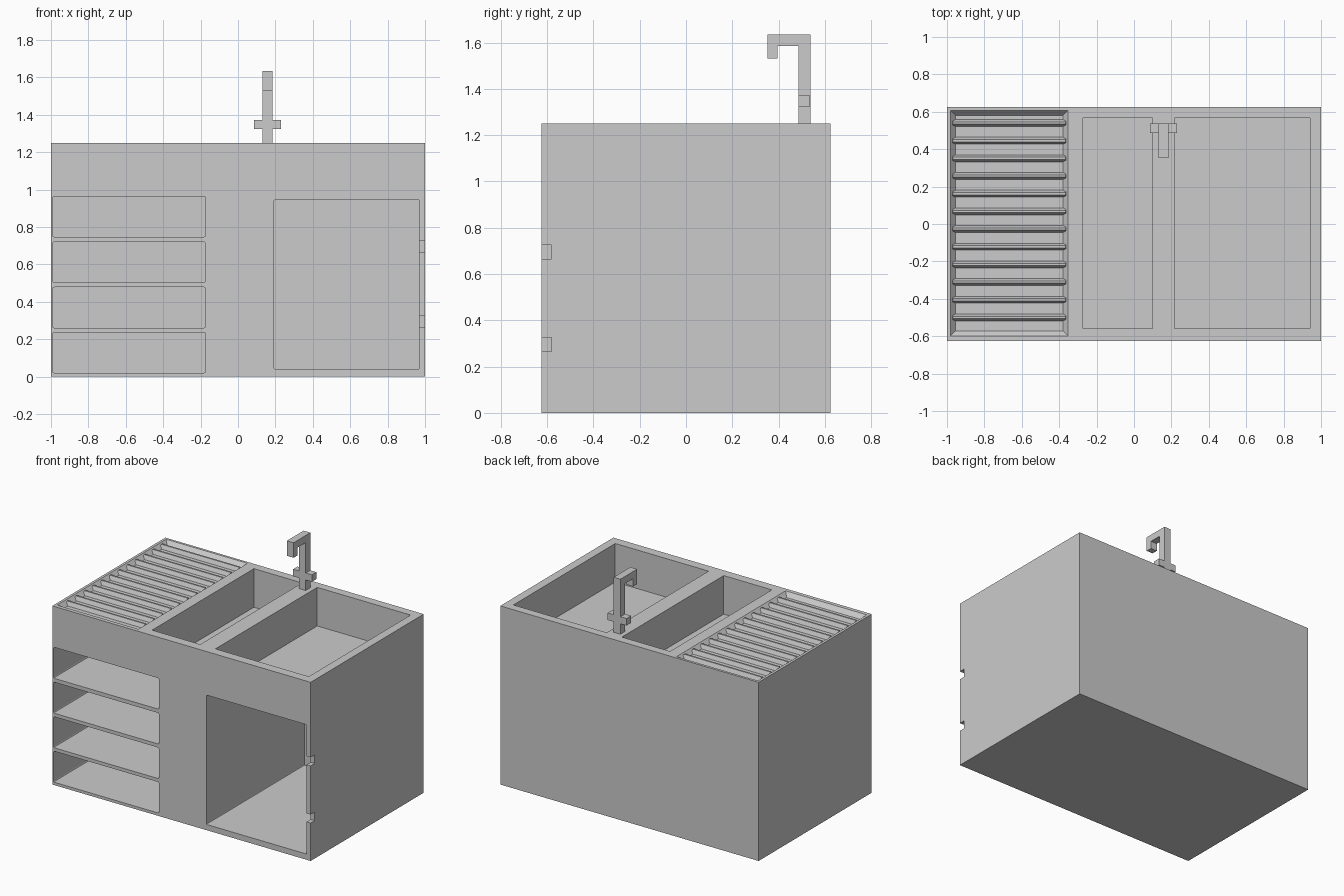
import bpy, bmesh

if "Cube" in bpy.data.objects:
    bpy.data.objects.remove(bpy.data.objects["Cube"])


def make_object(name, bm):
    bmesh.ops.recalc_face_normals(bm, faces=bm.faces)
    mesh = bpy.data.meshes.new(name)
    bm.to_mesh(mesh)
    bm.free()
    obj = bpy.data.objects.new(name, mesh)
    bpy.context.collection.objects.link(obj)
    return obj


def block(bm, x, y, z, taper_bottom=0.0, taper_top=(0.0, 0.0)):
    """Box from ranges; bottom or top rectangle may be inset."""
    verts = []
    for k in (0, 1):
        ix, iy = taper_top if k else (taper_bottom, taper_bottom)
        for px, py in ((x[0] + ix, y[0] + iy), (x[1] - ix, y[0] + iy),
                       (x[1] - ix, y[1] - iy), (x[0] + ix, y[1] - iy)):
            verts.append(bm.verts.new((px, py, z[k])))
    faces = [verts[3::-1], verts[4:]]
    for i in range(4):
        j = (i + 1) % 4
        faces.append([verts[i], verts[j], verts[j + 4], verts[i + 4]])
    for f in faces:
        bm.faces.new(f)


def cut(target, name, boxes, round_corners=0.0, taper=0.0):
    bm = bmesh.new()
    for b in boxes:
        block(bm, *b, taper_bottom=taper)
    if round_corners:
        edges = [e for e in bm.edges
                 if abs(e.verts[0].co.y - e.verts[1].co.y) > 0.5]
        bmesh.ops.bevel(bm, geom=edges, offset=round_corners, segments=2,
                        profile=0.5, affect='EDGES')
    cutter = make_object(name, bm)
    cutter.hide_render = True
    mod = target.modifiers.new(name, 'BOOLEAN')
    mod.operation = 'DIFFERENCE'
    mod.solver = 'EXACT'
    mod.object = cutter
    bpy.context.view_layer.objects.active = target
    bpy.ops.object.modifier_apply(modifier=name)
    bpy.data.objects.remove(cutter)


# Cabinet body
bm = bmesh.new()
block(bm, (-1, 1), (-0.625, 0.625), (0, 1.25))
cabinet = make_object("cabinet", bm)

# Four open shelves on the left
cut(cabinet, "shelf_openings",
    [((-0.99, -0.175), (-0.7, 0.46), (z, z + 0.217))
     for z in (0.02, 0.261, 0.503, 0.747)], round_corners=0.008)

# Cupboard opening on the right
cut(cabinet, "cupboard_opening",
    [((0.193, 0.968), (-0.7, 0.46), (0.04, 0.945))], round_corners=0.005)

# Hinge notches in the right edge
cut(cabinet, "hinge_notches",
    [((0.955, 1.05), (-0.7, -0.58), (z, z + 0.06)) for z in (0.265, 0.665)])

# Two sink basins
cut(cabinet, "basins",
    [((-0.273, 0.10), (-0.56, 0.566), (0.98, 1.4)),
     ((0.217, 0.94), (-0.56, 0.566), (0.98, 1.4))])

# Draining board recess with sloped sides
cut(cabinet, "drain_recess",
    [((-0.982, -0.352), (-0.598, 0.608), (1.22, 1.2505))], taper=0.027)

# Draining ridges
bm = bmesh.new()
for i in range(12):
    y = 0.54 - i * 0.0945
    block(bm, (-0.98, -0.355), (y - 0.019, y + 0.019), (1.219, 1.247),
          taper_top=(0.012, 0.013))
make_object("drain_ridges", bm)

# Tap: hooked spout profile given thickness along x
profile = [(0.485, 1.25), (0.537, 1.25), (0.537, 1.635), (0.352, 1.635),
           (0.352, 1.53), (0.396, 1.53), (0.396, 1.585), (0.485, 1.585)]
bm = bmesh.new()
face = bm.faces.new([bm.verts.new((0.132, y, z)) for y, z in profile])
ext = bmesh.ops.extrude_face_region(bm, geom=[face])
moved = [g for g in ext['geom'] if isinstance(g, bmesh.types.BMVert)]
bmesh.ops.translate(bm, verts=moved, vec=(0.052, 0, 0))
make_object("tap_spout", bm)

# Tap handles either side of the stem
for name, xr in (("tap_handle_left", (0.085, 0.132)),
                 ("tap_handle_right", (0.184, 0.231))):
    bm = bmesh.new()
    block(bm, xr, (0.486, 0.536), (1.323, 1.372))
    make_object(name, bm)
